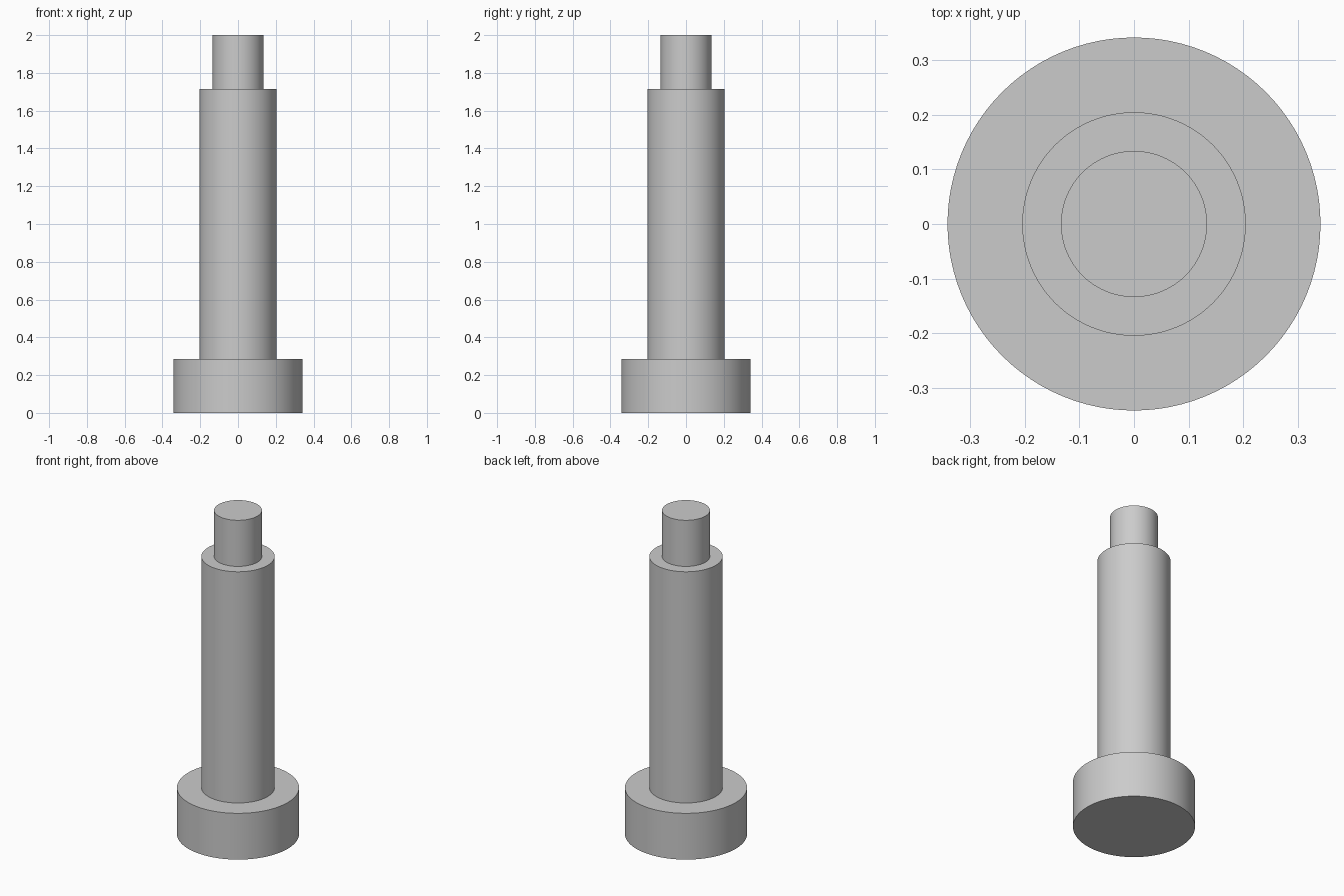
import bpy, bmesh, math

if "Cube" in bpy.data.objects:
    bpy.data.objects.remove(bpy.data.objects["Cube"])

# Stepped profile (radius, height) of the shoulder bolt, bottom to top
PROFILE = [(0.342, 0.0), (0.342, 0.286), (0.205, 0.286),
           (0.205, 1.715), (0.134, 1.715), (0.134, 2.0)]
SIDES = 96

# Revolve the profile into rings, join them and cap both ends
bm = bmesh.new()
rings = []
for r, z in PROFILE:
    angles = [2 * math.pi * i / SIDES for i in range(SIDES)]
    rings.append([bm.verts.new((r * math.cos(a), r * math.sin(a), z)) for a in angles])
for low, high in zip(rings, rings[1:]):
    for i in range(SIDES):
        j = (i + 1) % SIDES
        bm.faces.new((low[i], low[j], high[j], high[i]))
bm.faces.new(rings[0][::-1])
bm.faces.new(rings[-1])
bmesh.ops.recalc_face_normals(bm, faces=bm.faces)

# Head, shoulder and end pin as one solid
mesh = bpy.data.meshes.new("shoulder_bolt")
bm.to_mesh(mesh)
bm.free()
bolt = bpy.data.objects.new("shoulder_bolt", mesh)
bpy.context.collection.objects.link(bolt)

# Smooth round walls, sharp steps
bpy.context.view_layer.objects.active = bolt
bolt.select_set(True)
bpy.ops.object.shade_smooth_by_angle(angle=math.radians(30))
